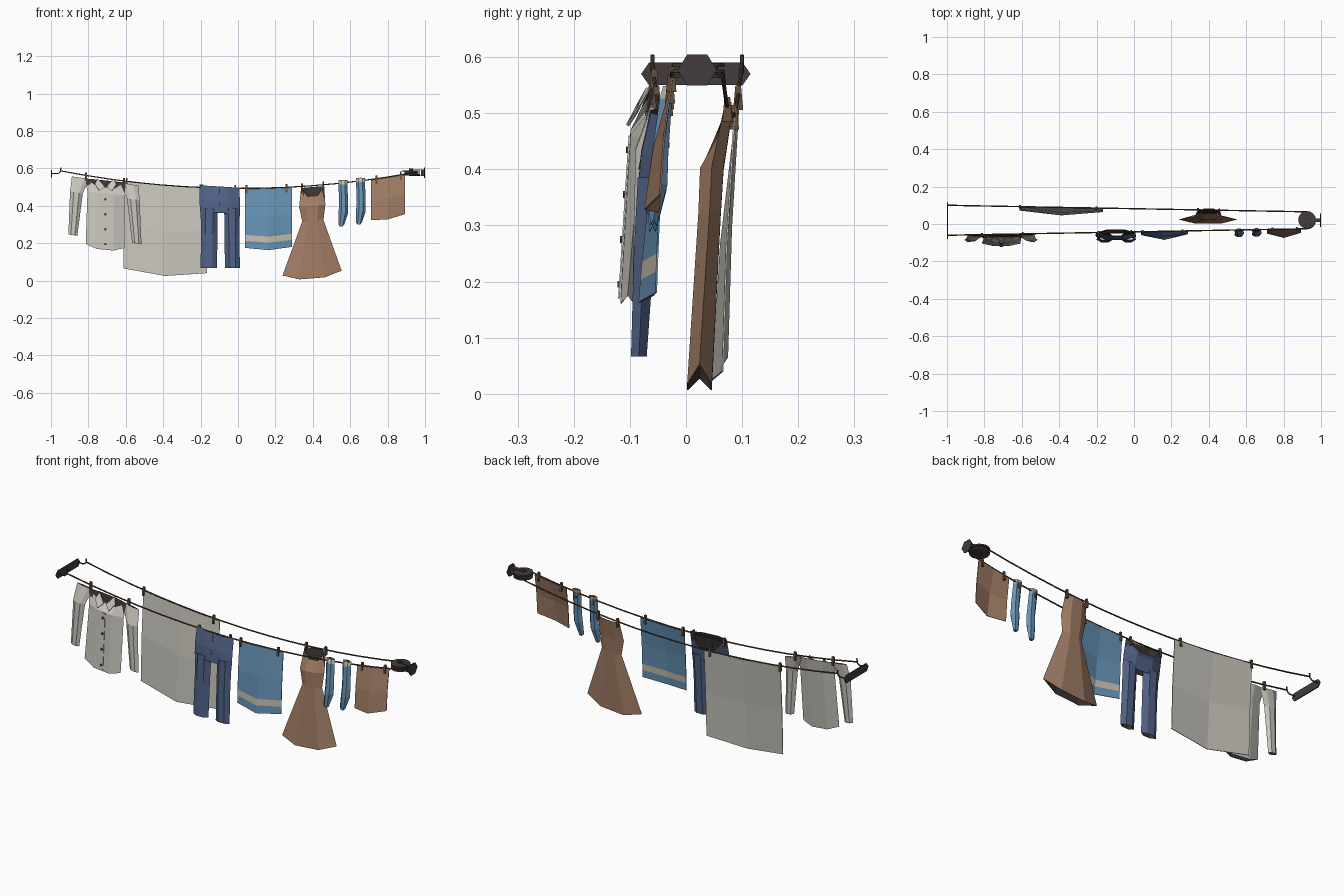
import bpy, bmesh, math
from mathutils import Vector

old = bpy.data.objects.get("Cube")
if old:
    bpy.data.objects.remove(old, do_unlink=True)


def material(name, rgb):
    """Flat colour given as 0-255 display values, stored linear."""
    lin = [((c / 255 + 0.055) / 1.055) ** 2.4 for c in rgb] + [1]
    m = bpy.data.materials.new(name)
    m.use_nodes = True
    m.diffuse_color = lin
    m.node_tree.nodes["Principled BSDF"].inputs["Base Color"].default_value = lin
    return m


LINEN = material("pale linen", (200, 197, 188))
DENIM = material("denim blue", (80, 98, 134))
BLUE = material("light blue", (102, 146, 180))
BROWN = material("warm brown", (160, 124, 101))
CREAM = material("cream", (196, 188, 172))
INSIDE = material("dark inside", (60, 53, 52))
IRON = material("dark iron", (68, 60, 61))
ROPE = material("rope brown", (82, 64, 52))
PEG = material("peg wood", (100, 80, 62))


# The line sags and narrows towards the pulley
def line_z(x):
    return 0.493 + 0.09 * ((x - 0.02) / 0.95) ** 2


def line_y(x, back=False):
    t = 0.035 * (x + 1) / 1.93
    return 0.1 - t if back else -0.06 + t


def make(name, verts, faces, mats, thick=0):
    me = bpy.data.meshes.new(name)
    me.from_pydata(verts, [], faces)
    for m in mats:
        me.materials.append(m)
    ob = bpy.data.objects.new(name, me)
    bpy.context.collection.objects.link(ob)
    if thick:
        mod = ob.modifiers.new("cloth", "SOLIDIFY")
        mod.thickness = thick
        mod.offset = -1
        mod.material_offset = 1 if len(mats) > 1 else 0
    return ob


def tube(name, rows, colour, tilt=0, dip_front=0, dip_back=0, hem=0, cuff=None):
    """Open six-sided cloth tube; rows are (z, x, half width, y, half depth)."""
    ring = [(1, 0), (0.43, 1), (-0.43, 1), (-1, 0), (-0.43, -1), (0.43, -1)]
    verts, faces = [], []
    for i, (z, x, w, y, d) in enumerate(rows):
        for u, v in ring:
            drop = 0
            if i == 0:
                drop = dip_front if v < 0 else dip_back if v > 0 else 0
            elif i == len(rows) - 1 and v:
                drop = hem
            verts.append((x + u * w, y + v * d, z + tilt * u * w - drop))
    for i in range(len(rows) - 1):
        for j in range(6):
            k = (j + 1) % 6
            faces.append((i * 6 + j, i * 6 + 6 + j, i * 6 + 6 + k, i * 6 + k))
    ob = make(name, verts, faces, [colour, INSIDE] + ([cuff] if cuff else []), 0.002)
    if cuff:
        for p in ob.data.polygons[:6]:
            p.material_index = 2
    return ob


def panel(name, x0, x1, bottoms, colour, lean, bulge, back=False, stripe=None):
    """Flat cloth hung from the line, bellied forward by the wind."""
    levels = [0, 0.45, 0.78, 0.88, 1] if stripe else [0, 0.5, 1]
    verts, faces = [], []
    for v in levels:
        for c, zb in enumerate(bottoms):
            x = x0 + (x1 - x0) * c / 2
            top = line_z(x) - 0.003
            y = line_y(x, back) - v ** 0.6 * (lean + (bulge if c == 1 else 0))
            verts.append((x, y, top + (zb - top) * v))
    for r in range(len(levels) - 1):
        for c in range(2):
            a = r * 3 + c
            faces.append((a, a + 3, a + 4, a + 1))
    ob = make(name, verts, faces, [colour], 0.003)
    if stripe:
        ob.modifiers["cloth"].material_offset = 0
        ob.data.materials.append(stripe)
        for p in ob.data.polygons[4:6]:
            p.material_index = 1


def plate(name, pts, colour, thick=0.003):
    return make(name, pts, [tuple(range(len(pts)))], [colour], thick)


def prism(name, outline, depth, colour):
    """Extrude a closed outline along a depth vector."""
    n = len(outline)
    low = [Vector(p) for p in outline]
    faces = [tuple(range(n))[::-1], tuple(range(n, 2 * n))]
    faces += [(i, (i + 1) % n, n + (i + 1) % n, n + i) for i in range(n)]
    ob = make(name, low + [p + Vector(depth) for p in low], faces, [colour])
    bm = bmesh.new()
    bm.from_mesh(ob.data)
    bmesh.ops.recalc_face_normals(bm, faces=bm.faces)
    bm.to_mesh(ob.data)
    bm.free()
    return ob


def wire(name, pts, radius, colour):
    cu = bpy.data.curves.new(name, "CURVE")
    cu.dimensions = "3D"
    cu.bevel_depth = radius
    cu.bevel_resolution = 1
    cu.use_fill_caps = True
    sp = cu.splines.new("POLY")
    sp.points.add(len(pts) - 1)
    for p, co in zip(sp.points, pts):
        p.co = (*co, 1)
    cu.materials.append(colour)
    bpy.context.collection.objects.link(bpy.data.objects.new(name, cu))


def disc(name, x, y, z, r, h, colour, sides=16):
    ring = [(x + r * math.cos(math.tau * i / sides), y + r * math.sin(math.tau * i / sides), z)
            for i in range(sides)]
    prism(name, ring, (0, 0, h), colour)


# Rope: out along the front, round the pulley and back
PX, PY, PR = 0.925, 0.02, 0.045
xs = [-0.95 + (PX + 0.95) * i / 14 for i in range(15)]
path = [(x, line_y(x), line_z(x)) for x in xs]
for i in range(1, 8):
    a = -math.pi / 2 + math.pi * i / 8
    path.append((PX + PR * math.cos(a), PY + PR * math.sin(a), line_z(PX)))
path += [(x, line_y(x, True), line_z(x)) for x in reversed(xs)]
wire("clothesline", path, 0.0035, ROPE)

# Wall bracket with two hooks
prism("wall_bracket", [(-1, y, z) for y, z in [(-0.08, 0.57), (-0.066, 0.59), (0.101, 0.59),
      (0.115, 0.57), (0.101, 0.55), (-0.066, 0.55)]], (0.006, 0, 0), IRON)
for label, back in (("front", False), ("back", True)):
    y = line_y(-0.97, back)
    wire(label + "_hook", [(-0.996, y, 0.572), (-0.962, y, 0.572), (-0.949, y, 0.582),
                           (-0.947, y, 0.604)], 0.0035, IRON)

# Pulley and its hexagonal mount
disc("pulley_top", PX, PY + 0.002, 0.582, 0.047, 0.007, IRON)
disc("pulley_bottom", PX, PY + 0.002, 0.563, 0.047, 0.007, IRON)
disc("pulley_hub", PX, PY + 0.002, 0.569, 0.034, 0.014, IRON)
disc("pulley_axle", PX, PY + 0.002, 0.558, 0.01, 0.042, IRON, 8)
prism("pulley_mount", [(0.994, 0.02 + 0.035 * c, 0.577 + 0.028 * s) for c, s in
      [(1, 0), (0.5, 1), (-0.5, 1), (-1, 0), (-0.5, -1), (0.5, -1)]], (0.006, 0, 0), IRON)
for label, z in (("upper", 0.591), ("lower", 0.558)):
    prism(label + "_fork", [(0.915, 0.01, z), (0.985, 0.01, z), (0.985, 0.03, z), (0.915, 0.03, z)],
          (0, 0, 0.004), IRON)
prism("fork_neck", [(0.978, 0.01, 0.558), (0.996, 0.01, 0.558), (0.996, 0.03, 0.558),
                    (0.978, 0.03, 0.558)], (0, 0, 0.037), IRON)

# Clothes pegs: wedge-shaped, straddling the line
pegs = [(x, False) for x in (-0.812, -0.595, -0.19, -0.015, 0.045, 0.26, 0.557, 0.655, 0.74, 0.87)]
pegs += [(x, True) for x in (-0.61, -0.2, 0.342, 0.456)]
for i, (x, back) in enumerate(pegs):
    y, z = line_y(x, back), line_z(x)
    prism(f"peg_{i + 1}", [(x - 0.005, y + a, z + b) for a, b in
          [(-0.005, 0.017), (0.005, 0.017), (0.009, -0.027), (-0.009, -0.027)]], (0.01, 0, 0), PEG)

# Flat laundry
panel("bed_sheet", -0.613, -0.165, (0.065, 0.025, 0.04), LINEN, 0.021, 0.022, back=True)
panel("striped_towel", 0.037, 0.288, (0.175, 0.163, 0.18), BLUE, 0.018, 0.028, stripe=CREAM)
panel("brown_cloth", 0.71, 0.892, (0.323, 0.328, 0.355), BROWN, 0.022, 0.025)

# Shirt: body, sleeves, collar, placket and buttons
tube("shirt_body", [(0.535, -0.708, 0.11, -0.062, 0.01), (0.465, -0.705, 0.1, -0.08, 0.019),
                    (0.185, -0.71, 0.104, -0.104, 0.013)], LINEN, tilt=-0.1, dip_front=0.035, hem=0.02)
tube("shirt_right_sleeve", [(0.55, -0.842, 0.046, -0.06, 0.005), (0.47, -0.864, 0.034, -0.078, 0.014),
                            (0.243, -0.883, 0.024, -0.085, 0.01)], LINEN, tilt=-0.15)
tube("shirt_left_sleeve", [(0.515, -0.58, 0.048, -0.056, 0.005), (0.435, -0.56, 0.034, -0.076, 0.014),
                           (0.198, -0.541, 0.025, -0.085, 0.01)], LINEN, tilt=-0.15)
for label, s in (("right", -1), ("left", 1)):
    cx = -0.708
    plate(f"collar_{label}", [(cx + s * 0.042, -0.068, 0.545), (cx + s * 0.006, -0.088, 0.503),
                              (cx + s * 0.032, -0.104, 0.478), (cx + s * 0.058, -0.085, 0.515)], LINEN)


def shirt_front(z):
    return -0.1 - 0.018 * (0.465 - z) / 0.28


plate("shirt_placket", [(-0.72, shirt_front(0.46) - 0.002, 0.46), (-0.72, shirt_front(0.17) - 0.002, 0.17),
                        (-0.698, shirt_front(0.17) - 0.002, 0.17), (-0.698, shirt_front(0.46) - 0.002, 0.46)], LINEN)
for i in range(4):
    z = 0.435 - 0.08 * i
    prism(f"shirt_button_{i + 1}", [(-0.709 + 0.007 * math.cos(k * math.pi / 3), shirt_front(z) - 0.001,
          z + 0.007 * math.sin(k * math.pi / 3)) for k in range(6)], (0, -0.004, 0), IRON)

# Trousers: seat, two legs and fly
tube("trouser_seat", [(0.503, -0.098, 0.106, -0.046, 0.017), (0.43, -0.098, 0.108, -0.06, 0.02),
                      (0.362, -0.096, 0.107, -0.068, 0.018)], DENIM, tilt=-0.06, dip_back=0.06)
for label, x0, x1, w in (("right", -0.154, -0.156, 0.046), ("left", -0.032, -0.03, 0.042)):
    tube(f"trouser_{label}_leg", [(0.385, x0, w, -0.066, 0.02), (0.25, x0, w - 0.002, -0.075, 0.018),
                                  (0.066, x1, w - 0.002, -0.084, 0.014)], DENIM)
plate("trouser_fly", [(-0.101, -0.065, 0.5), (-0.101, -0.085, 0.4), (-0.096, -0.085, 0.4),
                      (-0.096, -0.065, 0.5)], INSIDE)

# Dress
tube("dress", [(0.5, 0.399, 0.062, 0.068, 0.014), (0.4, 0.397, 0.07, 0.046, 0.021),
               (0.32, 0.4, 0.057, 0.042, 0.02), (0.04, 0.396, 0.158, 0.024, 0.022)],
     BROWN, tilt=0.08, dip_front=0.048, hem=0.028)

# Socks with cream cuffs
for label, x, z in (("right", 0.561, 0.537), ("left", 0.655, 0.548)):
    y = line_y(x)
    tube(f"{label}_sock", [(z, x, 0.024, y - 0.002, 0.009), (z - 0.022, x, 0.024, y - 0.006, 0.011),
                           (z - 0.13, x + 0.004, 0.024, y - 0.017, 0.015),
                           (z - 0.175, x + 0.002, 0.026, y - 0.02, 0.017),
                           (z - 0.238, x - 0.009, 0.016, y - 0.028, 0.006)],
         BLUE, hem=0.01, cuff=CREAM)
